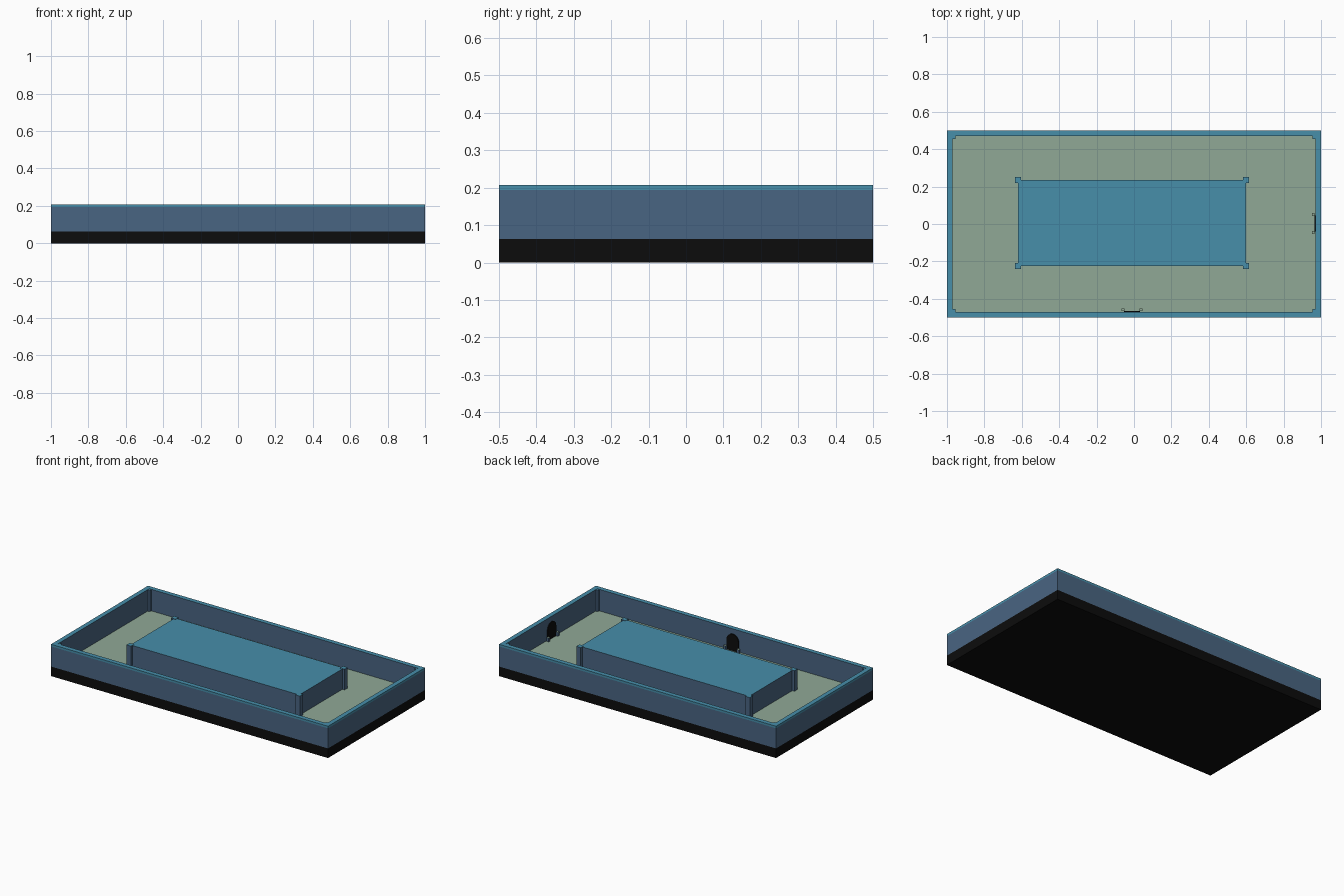
import bpy, bmesh, math
from mathutils import Vector

cube = bpy.data.objects.get("Cube")
if cube:
    bpy.data.objects.remove(cube, do_unlink=True)


def linear(c):
    c /= 255
    return c / 12.92 if c <= 0.04045 else ((c + 0.055) / 1.055) ** 2.4


def material(name, *rgb):
    m = bpy.data.materials.new(name)
    m.use_nodes = True
    col = (*[linear(c) for c in rgb], 1)
    m.diffuse_color = col
    m.node_tree.nodes["Principled BSDF"].inputs["Base Color"].default_value = col
    return m


TEAL = material("teal", 71, 142, 170)
SLATE = material("slate", 73, 101, 130)
FLOOR = material("sage floor", 144, 169, 150)
BLACK = material("black", 12, 12, 12)

BASE_Z, FLOOR_Z, BAND_Z, TOP_Z = 0.0625, 0.067, 0.194, 0.2075
BLOCK_Z = 0.2


def finish(name, bm, mats):
    bmesh.ops.recalc_face_normals(bm, faces=bm.faces)
    me = bpy.data.meshes.new(name)
    bm.to_mesh(me)
    bm.free()
    for m in mats:
        me.materials.append(m)
    ob = bpy.data.objects.new(name, me)
    bpy.context.collection.objects.link(ob)
    return ob


def box_mesh(x0, x1, y0, y1, z0, z1):
    bm = bmesh.new()
    bmesh.ops.create_cube(bm, size=1)
    for v in bm.verts:
        v.co = Vector((x1 if v.co.x > 0 else x0,
                       y1 if v.co.y > 0 else y0,
                       z1 if v.co.z > 0 else z0))
    bm.normal_update()
    return bm


def box(name, x0, x1, y0, y1, z0, z1, side, top):
    bm = box_mesh(x0, x1, y0, y1, z0, z1)
    for f in bm.faces:
        f.material_index = int(f.normal.z > 0.5)
    return finish(name, bm, [side, top])


def post(name, x, y, size, z1, side, top):
    h = size / 2
    return box(name, x - h, x + h, y - h, y + h, FLOOR_Z, z1, side, top)


# Ground slab
box("base_slab", -1, 1, -0.5, 0.5, 0, BASE_Z, BLACK, BLACK)

# Outer wall with sunken floor, top rim and narrow outer band
bm = box_mesh(-1, 1, -0.5, 0.5, BASE_Z, TOP_Z)
top = next(f for f in bm.faces if f.normal.z > 0.5)
bmesh.ops.inset_region(bm, faces=[top], thickness=0.03, use_even_offset=True)
ext = bmesh.ops.extrude_face_region(bm, geom=[top])
for v in [g for g in ext["geom"] if isinstance(g, bmesh.types.BMVert)]:
    v.co.z = FLOOR_Z
if top.is_valid:
    bmesh.ops.delete(bm, geom=[top], context="FACES_ONLY")
bmesh.ops.bisect_plane(bm, geom=bm.verts[:] + bm.edges[:] + bm.faces[:],
                       plane_co=(0, 0, BAND_Z), plane_no=(0, 0, 1))
bmesh.ops.recalc_face_normals(bm, faces=bm.faces)
for f in bm.faces:
    c = f.calc_center_median()
    if f.normal.z > 0.5:
        f.material_index = 1 if c.z > BAND_Z else 2
    elif c.z > BAND_Z and f.normal.dot(c) > 0:
        f.material_index = 1
finish("outer_wall", bm, [SLATE, TEAL, FLOOR])

# Slim posts in the inner corners of the wall
for sx in (-1, 1):
    for sy in (-1, 1):
        post("wall_corner_post", sx * 0.964, sy * 0.464, 0.018, TOP_Z - 0.002, SLATE, TEAL)

# Central block with its corner posts
X0, X1, Y0, Y1 = -0.62, 0.6, -0.225, 0.235
box("central_block", X0, X1, Y0, Y1, FLOOR_Z, BLOCK_Z, SLATE, TEAL)
for x in (X0, X1):
    for y in (Y0, Y1):
        post("block_corner_post", x, y, 0.032, BLOCK_Z + 0.002, SLATE, TEAL)


# Arched doorways on the inside of two walls, each with two low posts
def doorway(name, centre, along, inward):
    half, spring = 0.043, 0.132
    outline = [(-half, FLOOR_Z)]
    outline += [(-half * math.cos(math.pi * i / 12), spring + half * math.sin(math.pi * i / 12))
                for i in range(13)]
    outline += [(half, FLOOR_Z)]
    bm = bmesh.new()
    verts = [bm.verts.new(centre + along * u + Vector((0, 0, z))) for u, z in outline]
    face = bm.faces.new(verts)
    ext = bmesh.ops.extrude_face_region(bm, geom=[face])
    moved = [g for g in ext["geom"] if isinstance(g, bmesh.types.BMVert)]
    bmesh.ops.translate(bm, verts=moved, vec=inward * 0.006)
    finish(name, bm, [BLACK])
    for s in (-1, 1):
        p = centre + along * s * 0.048 + inward * 0.012
        post(name + "_post", p.x, p.y, 0.015, FLOOR_Z + 0.025, SLATE, FLOOR)


doorway("front_doorway", Vector((-0.01, -0.47, 0)), Vector((1, 0, 0)), Vector((0, 1, 0)))
doorway("side_doorway", Vector((0.97, 0.003, 0)), Vector((0, 1, 0)), Vector((-1, 0, 0)))
